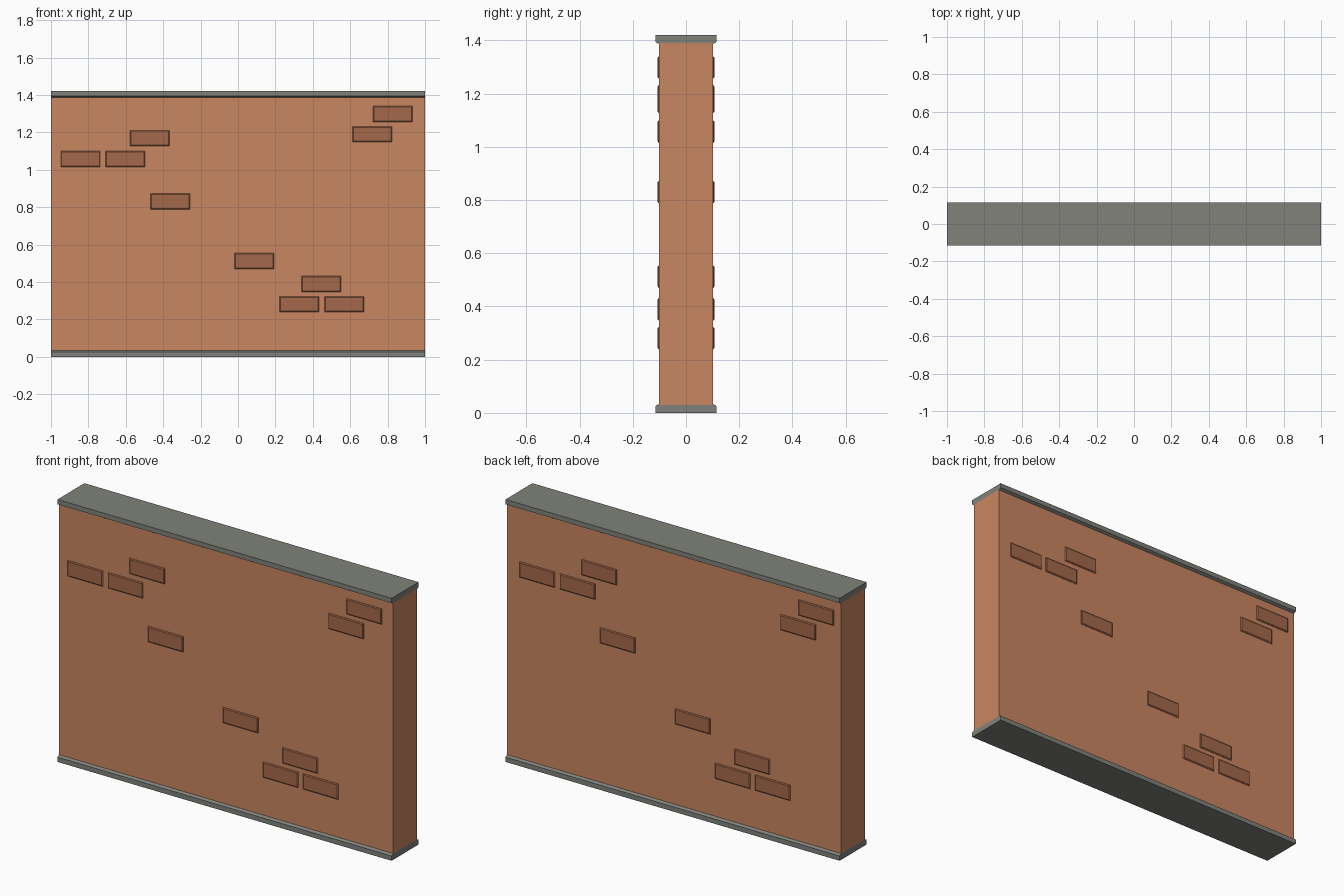
import bpy, bmesh
from mathutils import Matrix

if "Cube" in bpy.data.objects:
    bpy.data.objects.remove(bpy.data.objects["Cube"])

HALF_T = 0.101     # half thickness of the wall
CAP_T = 0.115      # half thickness of the base and top slabs
TOP = 1.42
BRICK_W, BRICK_H, BRICK_OUT = 0.211, 0.084, 0.0055


def material(name, rgb):
    m = bpy.data.materials.new(name)
    m.diffuse_color = (*rgb, 1)
    m.use_nodes = True
    m.node_tree.nodes["Principled BSDF"].inputs["Base Color"].default_value = m.diffuse_color
    return m


def finish(bm, name, mat):
    bmesh.ops.recalc_face_normals(bm, faces=bm.faces)
    me = bpy.data.meshes.new(name)
    bm.to_mesh(me)
    bm.free()
    me.materials.append(mat)
    ob = bpy.data.objects.new(name, me)
    bpy.context.collection.objects.link(ob)
    return ob


def extrude_x(name, profile, mat):
    """Sweep a closed (y, z) profile along the length of the wall."""
    bm = bmesh.new()
    face = bm.faces.new([bm.verts.new((-1, y, z)) for y, z in profile])
    new = bmesh.ops.extrude_face_region(bm, geom=[face])["geom"]
    bmesh.ops.translate(bm, vec=(2, 0, 0),
                        verts=[v for v in new if isinstance(v, bmesh.types.BMVert)])
    return finish(bm, name, mat)


def add_brick(bm, x, z):
    """Shallow raised brick with chamfered edges on the front face."""
    rings = []
    for inset, out in ((0, -0.004), (0, 0.002), (0.005, BRICK_OUT)):
        w, h = BRICK_W / 2 - inset, BRICK_H / 2 - inset
        rings.append([bm.verts.new((x + sx * w, -HALF_T - out, z + sz * h))
                      for sx, sz in ((-1, -1), (1, -1), (1, 1), (-1, 1))])
    for a, b in zip(rings, rings[1:]):
        for i in range(4):
            j = (i + 1) % 4
            bm.faces.new((a[i], a[j], b[j], b[i]))
    bm.faces.new(rings[-1])
    bm.faces.new(rings[0][::-1])


plaster = material("plaster", (0.584, 0.238, 0.122))
brick = material("brick", (0.376, 0.141, 0.070))
stone = material("stone", (0.215, 0.223, 0.195))

# Wall body
extrude_x("wall", [(-HALF_T, 0.03), (HALF_T, 0.03),
                   (HALF_T, TOP - 0.03), (-HALF_T, TOP - 0.03)], plaster)

# Base and top slabs, chamfered towards the wall
slab = [(-CAP_T, 0), (CAP_T, 0), (CAP_T, 0.026),
        (HALF_T, 0.034), (-HALF_T, 0.034), (-CAP_T, 0.026)]
extrude_x("base_slab", slab, stone)
extrude_x("top_slab", [(y, TOP - z) for y, z in slab], stone)

# Exposed bricks (centre x, centre z); the back repeats them turned round
bricks = [(-0.842, 1.057), (-0.602, 1.057), (-0.472, 1.169), (-0.362, 0.830),
          (0.087, 0.512), (0.445, 0.389), (0.328, 0.281), (0.568, 0.281),
          (0.718, 1.190), (0.827, 1.298)]
for name, shift, turn in (("front_bricks", 0, 0), ("back_bricks", 0.024, 3.14159265)):
    bm = bmesh.new()
    for x, z in bricks:
        add_brick(bm, x + shift, z)
    bm.transform(Matrix.Rotation(turn, 4, 'Z'))
    finish(bm, name, brick)
